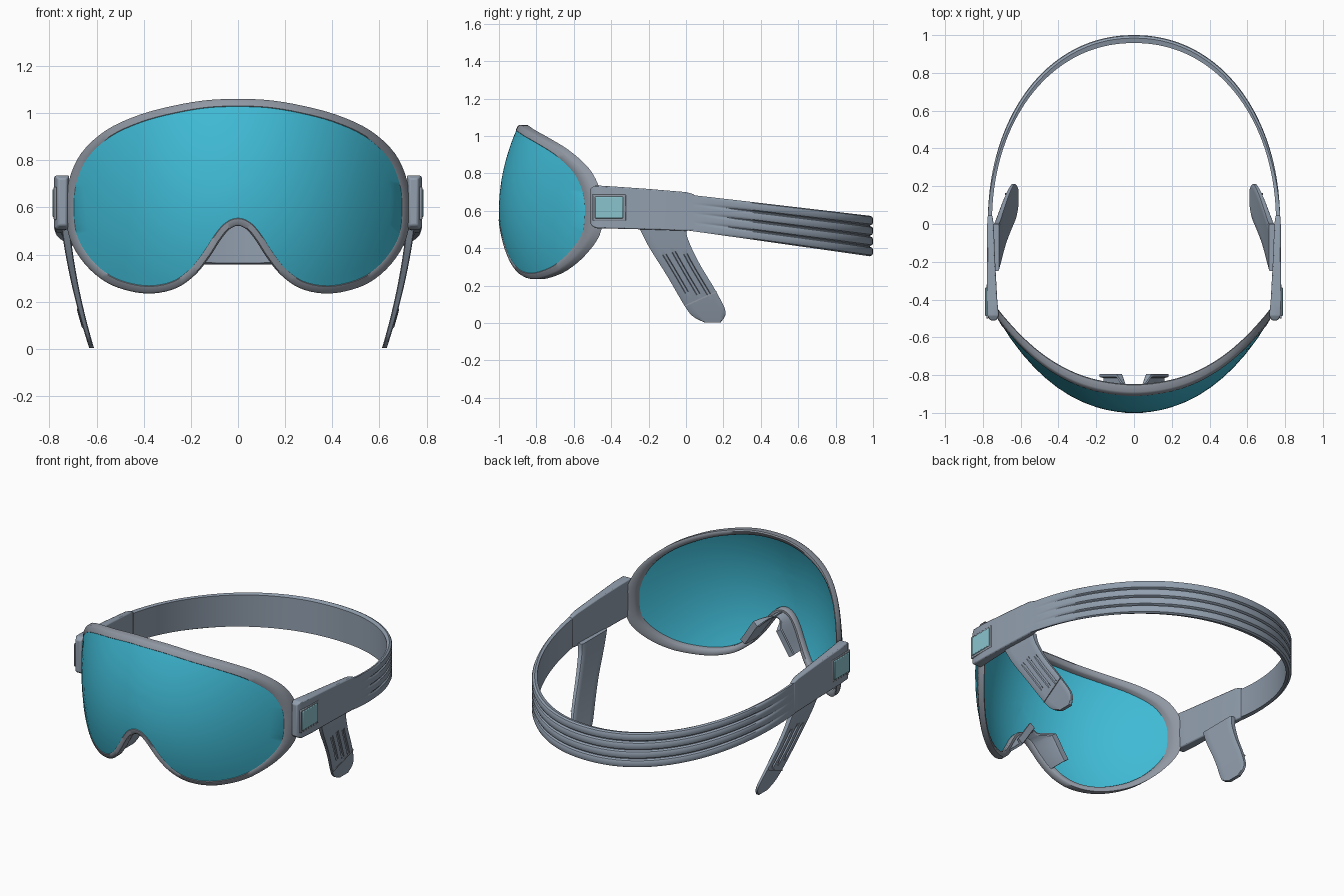
import bpy, bmesh, math
from mathutils import Vector

if "Cube" in bpy.data.objects:
    bpy.data.objects.remove(bpy.data.objects["Cube"])


def material(name, rgb):
    m = bpy.data.materials.new(name)
    m.diffuse_color = (*rgb, 1)
    m.use_nodes = True
    m.node_tree.nodes["Principled BSDF"].inputs["Base Color"].default_value = m.diffuse_color
    return m


TEAL = material("teal lens", (0.05, 0.49, 0.66))
GREY = material("blue grey", (0.29, 0.35, 0.43))
RIM = material("rim grey", (0.28, 0.31, 0.36))
PALE = material("pale teal", (0.26, 0.55, 0.62))


def make(name, verts, faces, mat, mirror=False, bevel=0, angle=35):
    me = bpy.data.meshes.new(name)
    me.from_pydata([tuple(v) for v in verts], [], faces)
    bm = bmesh.new()
    bm.from_mesh(me)
    bmesh.ops.remove_doubles(bm, verts=bm.verts, dist=1e-5)
    bmesh.ops.recalc_face_normals(bm, faces=bm.faces)
    bm.to_mesh(me)
    bm.free()
    me.materials.append(mat)
    ob = bpy.data.objects.new(name, me)
    bpy.context.collection.objects.link(ob)
    if bevel:
        b = ob.modifiers.new("bevel", 'BEVEL')
        b.width, b.segments, b.limit_method = bevel, 2, 'ANGLE'
    if mirror:
        ob.modifiers.new("mirror", 'MIRROR')
    bpy.ops.object.select_all(action='DESELECT')
    ob.select_set(True)
    bpy.context.view_layer.objects.active = ob
    bpy.ops.object.shade_smooth_by_angle(angle=math.radians(angle))
    return ob


def loft(name, rings, mat, closed=False, **kw):
    """Skin a row of equal closed rings, capped unless it forms a loop."""
    n, k = len(rings[0]), len(rings)
    verts = [v for r in rings for v in r]
    faces = []
    for i in range(k if closed else k - 1):
        a, b = i * n, (i + 1) % k * n
        faces += [(a + j, a + (j + 1) % n, b + (j + 1) % n, b + j) for j in range(n)]
    if not closed:
        faces += [tuple(range(n)), tuple(range((k - 1) * n, k * n))]
    return make(name, verts, faces, mat, **kw)


def spline(pts, sub, closed=False):
    """Catmull-Rom curve through the points."""
    P = [Vector(p) for p in pts]
    n, out = len(P), []
    get = (lambda i: P[i % n]) if closed else (lambda i: P[max(0, min(n - 1, i))])
    for i in range(n if closed else n - 1):
        a, b, c, d = (get(i + o) for o in (-1, 0, 1, 2))
        for s in range(sub):
            t = s / sub
            out.append(0.5 * (2 * b + (c - a) * t + (2 * a - 5 * b + 4 * c - d) * t * t
                              + (3 * b - a - 3 * c + d) * t ** 3))
    return out if closed else out + [P[-1]]


def lens_y(x, z):
    return -1 + 0.75 * x * x + 0.4 * x ** 4 + 0.5 * (z - 0.6) ** 2


# Outline of the goggles, right half from crown to nose, then mirrored
half = [(0, 1.06), (.13, 1.055), (.27, 1.032), (.42, .992), (.56, .927), (.665, .83),
        (.717, .715), (.73, .6), (.715, .47), (.65, .36), (.56, .283), (.46, .245),
        (.36, .235), (.26, .258), (.18, .315), (.12, .39), (.075, .46), (.038, .505), (0, .522)]
outline = spline(half + [(-x, z) for x, z in half[-2:0:-1]], 4, closed=True)
N = len(outline)


def inset(i, d):
    t = (outline[(i + 1) % N] - outline[i - 1]).normalized()
    return outline[i] + Vector((t.y, -t.x)) * d


# Rim swept around the outline; section is (inset, depth behind lens surface)
section = [(.006, -.002), (.0, .006), (.0, .042), (.008, .05), (.03, .05),
           (.036, .042), (.036, .004), (.03, -.003)]
rings = []
for i in range(N):
    ring = []
    for d, depth in section:
        p = inset(i, d)
        ring.append((p.x, lens_y(p.x, p.y) + depth, p.y))
    rings.append(ring)
loft("goggle_rim", rings, RIM, closed=True, angle=50)

# Curved lens: concentric rings projected on the lens surface
centre, R = Vector((0, .75)), 12
verts, faces = [(0, lens_y(0, .75), .75)], []
for r in range(1, R + 1):
    for i in range(N):
        p = centre.lerp(inset(i, .022), r / R)
        verts.append((p.x, lens_y(p.x, p.y), p.y))
for i in range(N):
    j = (i + 1) % N
    faces.append((0, 1 + i, 1 + j))
    for r in range(R - 1):
        a, b = 1 + r * N, 1 + (r + 1) * N
        faces.append((a + i, b + i, b + j, a + j))
back = len(verts)
verts += [(x, y + .012, z) for x, y, z in verts]
faces += [tuple(back + k for k in reversed(f)) for f in faces]
o = back - N
faces += [(o + i, o + (i + 1) % N, back + o + (i + 1) % N, back + o + i) for i in range(N)]
make("lens", verts, faces, TEAL)

# Nose pads: flanged strip along the nose arch
arch = spline([(0, .53), (.035, .515), (.06, .49), (.09, .445), (.125, .39), (.15, .355)], 3)
rings = []
for k, p in enumerate(arch):
    t = (arch[min(k + 1, len(arch) - 1)] - arch[max(k - 1, 0)]).normalized()
    n = Vector((-t.y, t.x))
    if n.x < 0 and n.y < 0:
        n = -n
    s = min(1, max(0, (p.x - .03) / .03))
    y0, y1, flare = lens_y(p.x, p.y) + .03, -.88 + .085 * s, .012 + .03 * s
    sec = [(0, y0), (0, y1 - .01), (.006, y1), (flare, y1), (flare, y1 - .015),
           (.014, y1 - .02), (.012, y0)]
    rings.append([(p.x + n.x * d, y, p.y + n.y * d) for d, y in sec])
loft("nose_pad", rings, GREY, mirror=True)

# Rigid side arms: (y, inner x, outer x, low z, high z)
arm = [(-.51, .728, .762, .525, .722), (-.485, .716, .775, .507, .736), (-.4, .724, .78, .505, .731),
       (-.2, .735, .778, .5, .717), (0, .743, .777, .493, .7), (.045, .75, .774, .495, .688)]
loft("side_arm", [[(a, y, l), (b, y, l), (b, y, h), (a, y, h)] for y, a, b, l, h in arm],
     GREY, mirror=True, bevel=.006)


# Clip frame and pale clip button on each arm
def slab(name, x0, x1, y0, y1, z0, z1, mat):
    loft(name, [[(x, y0, z0), (x, y1, z0), (x, y1, z1), (x, y0, z1)] for x in (x0, x1)],
         mat, mirror=True, bevel=.004)


slab("clip_frame", .77, .782, -.5, -.32, .547, .687, RIM)
slab("clip_button", .772, .788, -.487, -.337, .56, .676, PALE)

# Hanging temple tabs, with three grooves pressed into the outer face
left = spline([(-.25, .51), (-.2, .41), (-.1, .25), (0, .08), (.045, .03), (.1, .003)], 5)
right = spline([(0, .51), (.01, .45), (.065, .33), (.16, .17), (.212, .06), (.185, .003)], 5)
cols = [0, .04, .2, .22, .29, .31, .46, .48, .55, .57, .72, .74, .81, .83, .96, 1]
rings = []
for a, b in zip(left, right):
    outer, inner = [], []
    for c, u in enumerate(cols):
        p = a.lerp(b, u)
        x = .63 + .33 * p.y - .19 * p.y ** 2
        th = .02 + .03 * p.y
        groove = c in (3, 4, 7, 8, 11, 12) and .17 < p.y < .36
        edge = .004 if u in (0, 1) else 0
        outer.append((x - (.009 if groove else edge), p.x, p.y))
        inner.append((x - th + edge, p.x, p.y))
    rings.append(outer + inner[::-1])
loft("temple_tab", rings, GREY, mirror=True)

# Raised cuff line at the foot of each tab
cuff = []
for y, z in [(-.005, .092), (.08, .13), (.163, .167)]:
    x = .63 + .33 * z - .19 * z * z
    cuff.append([(x - .004, y, z - .004), (x + .003, y, z - .004),
                 (x + .003, y, z + .004), (x - .004, y, z + .004)])
loft("tab_crease", cuff, RIM, mirror=True)

# Elastic head strap: four ribs outside, flat inside
rings, M = [], 72
for k in range(M + 1):
    t = math.pi * k / M
    c, s = math.cos(t), math.sin(t)
    x = .774 * math.copysign(abs(c) ** .95, c)
    y = max(s, 0) ** .95
    n = Vector((x / .6, y, 0)).normalized()
    zc, h = .592 - .127 * y, .195 + .025 * y
    depth = .016 * min(1, max(0, (y - .05) / .5))
    th = .022 + .02 * y * y
    ring = []
    for band in range(4):
        for f, d in ((.03, 1), (.14, .25), (.3, 0), (.7, 0), (.86, .25), (.97, 1)):
            z = zc + h * ((band + f) / 4 - .5)
            ring.append((x - n.x * depth * d, y - n.y * depth * d, z))
    for f in (.46, -.46):
        ring.append((x - n.x * th, y - n.y * th, zc + h * f))
    rings.append(ring)
loft("head_strap", rings, GREY)
